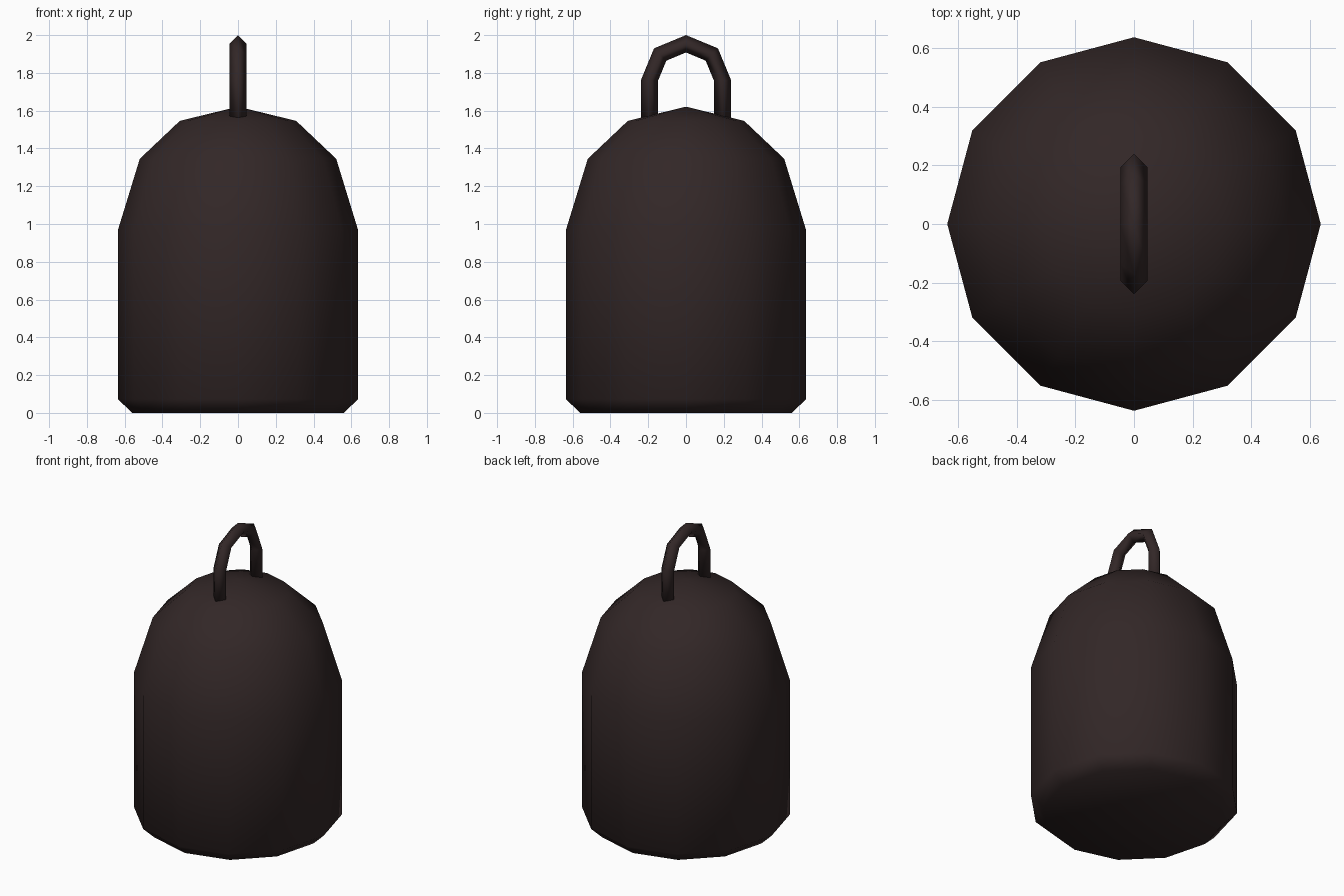
import bpy, bmesh, math
from mathutils import Vector

if "Cube" in bpy.data.objects:
    bpy.data.objects.remove(bpy.data.objects["Cube"])

mat = bpy.data.materials.new("dark brown iron")
mat.diffuse_color = (0.032, 0.020, 0.020, 1)
mat.use_nodes = True
mat.node_tree.nodes["Principled BSDF"].inputs["Base Color"].default_value = mat.diffuse_color


def make_object(name, rings, top=None):
    """Bridge equal-sized vertex rings, cap the start, close the end with a cap or tip."""
    bm = bmesh.new()
    loops = [[bm.verts.new(p) for p in ring] for ring in rings]
    n = len(loops[0])
    for a, b in zip(loops, loops[1:]):
        for i in range(n):
            j = (i + 1) % n
            bm.faces.new((a[i], a[j], b[j], b[i]))
    bm.faces.new(loops[0][::-1])
    if top:
        tip = bm.verts.new(top)
        for i in range(n):
            bm.faces.new((loops[-1][i], loops[-1][(i + 1) % n], tip))
    else:
        bm.faces.new(loops[-1])
    bmesh.ops.recalc_face_normals(bm, faces=bm.faces)
    for f in bm.faces:
        f.smooth = True
    mesh = bpy.data.meshes.new(name)
    bm.to_mesh(mesh)
    bm.free()
    mesh.materials.append(mat)
    obj = bpy.data.objects.new(name, mesh)
    bpy.context.collection.objects.link(obj)
    return obj


# Domed weight body, 12-sided
profile = [(0.56, 0), (0.636, 0.073), (0.636, 0.967), (0.52, 1.345), (0.308, 1.546)]
body = [[(r * math.cos(math.tau * i / 12), r * math.sin(math.tau * i / 12), z)
         for i in range(12)] for r, z in profile]
make_object("body", body, (0, 0, 1.621))

# Lifting loop: diamond section swept along a U-shaped arch
R, t, cz = 0.193, 0.046, 1.761
stations = [(R, 1.53, 0)] + [(R * math.cos(a), cz + R * math.sin(a), a)
            for a in (math.pi * k / 4 for k in range(5))] + [(-R, 1.53, math.pi)]
loop = []
for y, z, a in stations:
    c = Vector((0, y, z))
    out = Vector((0, math.cos(a), math.sin(a))) * t
    side = Vector((t, 0, 0))
    loop.append([c + out, c + side, c - out, c - side])
make_object("lifting_loop", loop)
